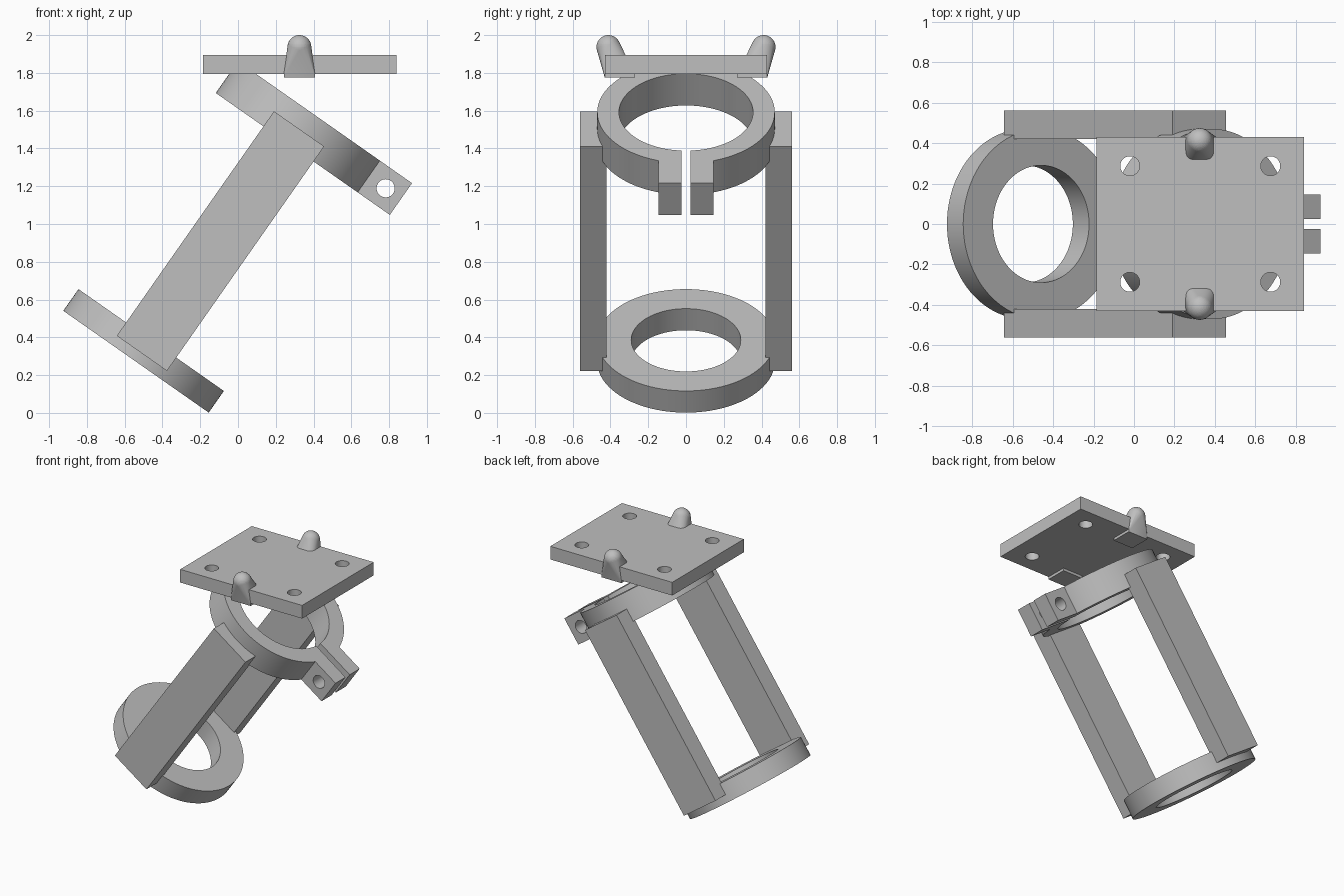
import bpy, bmesh
from math import radians
from mathutils import Matrix, Vector

if "Cube" in bpy.data.objects:
    bpy.data.objects.remove(bpy.data.objects["Cube"], do_unlink=True)

grey = bpy.data.materials.new("plain grey")
grey.use_nodes = True
colour = (0.52, 0.52, 0.52, 1)
grey.diffuse_color = colour
grey.node_tree.nodes["Principled BSDF"].inputs["Base Color"].default_value = colour

# Leaning frame shared by the rings and bars
LEAN = Matrix.Translation((-0.54, 0, 0.271)) @ Matrix.Rotation(radians(35), 4, 'Y')
UPRIGHT = Matrix.Identity(4)


def finish(name, bm, frame):
    bmesh.ops.recalc_face_normals(bm, faces=bm.faces)
    mesh = bpy.data.meshes.new(name)
    bm.to_mesh(mesh)
    bm.free()
    mesh.materials.append(grey)
    obj = bpy.data.objects.new(name, mesh)
    bpy.context.collection.objects.link(obj)
    obj.matrix_world = frame
    return obj


def box(name, low, high, frame=UPRIGHT):
    low, high = Vector(low), Vector(high)
    bm = bmesh.new()
    bmesh.ops.create_cube(bm, size=1, matrix=Matrix.Translation((low + high) / 2)
                          @ Matrix.Diagonal((*(high - low), 1)))
    return finish(name, bm, frame)


def cylinder(name, centre, radius, depth, frame=UPRIGHT, turn=UPRIGHT, sides=96):
    bm = bmesh.new()
    bmesh.ops.create_cone(bm, cap_ends=True, segments=sides, radius1=radius, radius2=radius,
                          depth=depth, matrix=Matrix.Translation(centre) @ turn)
    return finish(name, bm, frame)


def combine(target, tool, operation='DIFFERENCE'):
    mod = target.modifiers.new("shape", 'BOOLEAN')
    mod.operation, mod.solver, mod.object = operation, 'EXACT', tool
    with bpy.context.temp_override(object=target, active_object=target):
        bpy.ops.object.modifier_apply(modifier=mod.name)
    bpy.data.objects.remove(tool, do_unlink=True)


# Lower ring
lower_ring = cylinder("lower_ring", (0, 0, 0.07), 0.47, 0.14, LEAN)
combine(lower_ring, cylinder("bore", (0, 0, 0.07), 0.29, 0.5, LEAN))

# Upper clamp: ring with two pierced lugs, split by a slot
clamp = cylinder("upper_clamp_ring", (0, 0, 1.51), 0.47, 0.205, LEAN)
combine(clamp, box("lugs", (0.40, -0.145, 1.4075), (0.655, 0.145, 1.6125), LEAN), 'UNION')
combine(clamp, cylinder("bore", (0, 0, 1.51), 0.355, 0.5, LEAN))
combine(clamp, box("slot", (0.2, -0.025, 1.2), (0.8, 0.025, 1.8), LEAN))
combine(clamp, cylinder("bolt_hole", (0.556, 0, 1.51), 0.048, 0.5, LEAN,
                        Matrix.Rotation(radians(90), 4, 'X'), 48))

# Mounting plate with four holes
plate = box("mounting_plate", (-0.185, -0.43, 1.795), (0.84, 0.43, 1.895))
for x in (-0.02, 0.675):
    for y in (-0.287, 0.287):
        combine(plate, cylinder("screw_hole", (x, y, 1.85), 0.048, 0.4, sides=48))

parts = [lower_ring, clamp, plate]
for side, name in ((1, "left"), (-1, "right")):
    # Side bars
    parts.append(box(name + "_bar", (-0.162, min(side * 0.42, side * 0.562), 0.054),
                     (0.162, max(side * 0.42, side * 0.562), 1.505), LEAN))
    # Round-tipped pegs: hull of a square foot and a ball
    bm = bmesh.new()
    bmesh.ops.create_uvsphere(bm, u_segments=48, v_segments=24, radius=0.063,
                              matrix=Matrix.Translation((0.325, side * 0.411, 1.937)))
    bmesh.ops.create_cube(bm, size=1, matrix=Matrix.Translation((0.325, side * 0.35, 1.785))
                          @ Matrix.Diagonal((0.165, 0.16, 0.02, 1)))
    hull = bmesh.ops.convex_hull(bm, input=bm.verts[:])
    spare = [v for v in set(hull["geom_interior"] + hull["geom_unused"])
             if isinstance(v, bmesh.types.BMVert)]
    bmesh.ops.delete(bm, geom=spare, context='VERTS')
    parts.append(finish(name + "_peg", bm, UPRIGHT))

# Smooth curved walls, keep sharp edges
bpy.ops.object.select_all(action='DESELECT')
for obj in parts:
    obj.select_set(True)
bpy.context.view_layer.objects.active = plate
bpy.ops.object.shade_smooth_by_angle(angle=radians(30))
